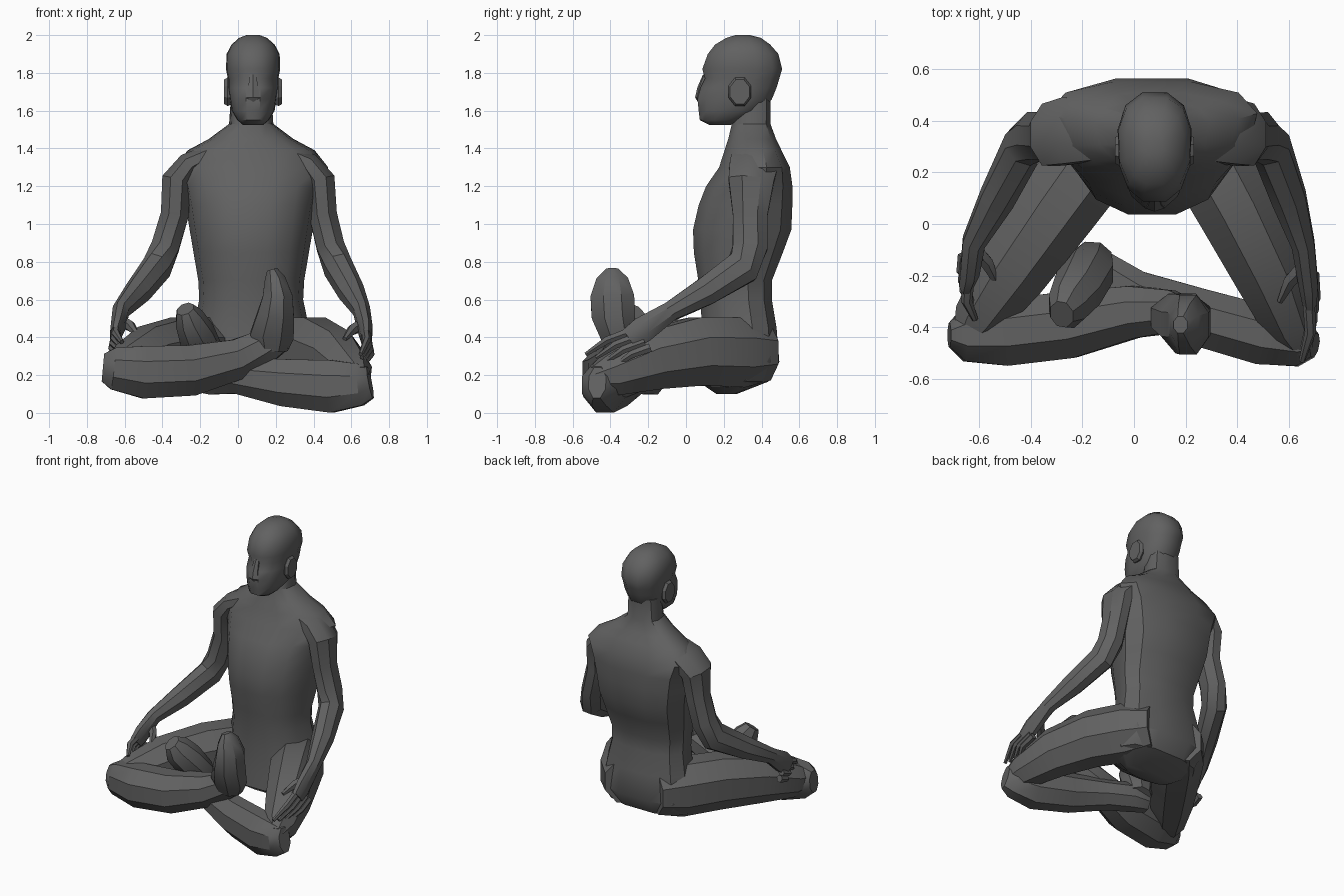
import bpy, bmesh, math
from mathutils import Vector

cube = bpy.data.objects.get("Cube")
if cube:
    bpy.data.objects.remove(cube, do_unlink=True)

skin = bpy.data.materials.new("dark grey")
skin.use_nodes = True
GREY = (0.12, 0.12, 0.12, 1)
skin.diffuse_color = GREY
skin.node_tree.nodes["Principled BSDF"].inputs["Base Color"].default_value = GREY


def power(v, p):
    return math.copysign(abs(v) ** p, v)


def skin_rings(name, rings, angle):
    """Join point rings into one closed, partly smooth mesh."""
    bm = bmesh.new()
    loops = [[bm.verts.new(p) for p in ring] for ring in rings]
    n = len(loops[0])
    for low, high in zip(loops, loops[1:]):
        for i in range(n):
            j = (i + 1) % n
            bm.faces.new((low[i], low[j], high[j], high[i]))
    bm.faces.new(loops[0][::-1])
    bm.faces.new(loops[-1])
    bmesh.ops.recalc_face_normals(bm, faces=bm.faces)
    mesh = bpy.data.meshes.new(name)
    bm.to_mesh(mesh)
    bm.free()
    mesh.materials.append(skin)
    obj = bpy.data.objects.new(name, mesh)
    bpy.context.collection.objects.link(obj)
    bpy.ops.object.select_all(action='DESELECT')
    obj.select_set(True)
    bpy.context.view_layer.objects.active = obj
    bpy.ops.object.shade_smooth_by_angle(angle=math.radians(angle))


def stack(name, cx, sections, sides, taper, p, angle=35):
    """Level sections: height, front y, back y, half width."""
    rings = []
    for z, front, back, half in sections:
        ring = []
        for i in range(sides):
            t = math.tau * (i + 0.5) / sides
            c, s = power(math.cos(t), p), power(math.sin(t), p)
            ring.append((cx + half * c * (1 + taper * s),
                         (front + back) / 2 + (back - front) / 2 * s, z))
        rings.append(ring)
    skin_rings(name, rings, angle)


def limb(name, path, radii, ref=(0, 0, 1), sides=8, angle=32):
    """Sweep an oval along a path; the second radius lies along ref."""
    pts = [Vector(p) for p in path]
    rings = []
    for k, (pt, (a, b)) in enumerate(zip(pts, radii)):
        t = (pts[min(k + 1, len(pts) - 1)] - pts[max(k - 1, 0)]).normalized()
        side = t.cross(Vector(ref)).normalized()
        up = side.cross(t)
        ring = []
        for i in range(sides):
            w = math.tau * (i + 0.5) / sides
            ring.append(pt + side * a * math.cos(w) + up * b * math.sin(w))
        rings.append(ring)
    skin_rings(name, rings, angle)


# Torso with hips, sloping shoulders and neck
stack("torso", 0.07, [
    (.1, .16, .27, .18), (.165, .06, .44, .3), (.27, .07, .5, .33),
    (.45, .08, .485, .3), (.6, .07, .46, .27), (.7, .06, .46, .275),
    (.85, .035, .52, .3), (.97, .03, .565, .32), (1.1, .06, .57, .34),
    (1.2, .1, .57, .36), (1.3, .17, .555, .4), (1.39, .2, .51, .33),
    (1.45, .22, .48, .22), (1.53, .24, .45, .115), (1.68, .26, .45, .105),
], 12, .14, .8)

# Head from chin to crown
stack("head", 0.08, [
    (1.525, .12, .24, .055), (1.55, .07, .3, .085), (1.6, .062, .41, .115),
    (1.66, .055, .46, .125), (1.72, .07, .485, .135), (1.77, .095, .5, .135),
    (1.82, .08, .515, .145), (1.9, .11, .495, .142), (1.95, .15, .45, .115),
    (1.985, .21, .4, .075), (2.0, .26, .34, .035),
], 12, .06, .85, 40)

# Low, broad nose
limb("nose", [(.08, .1, 1.79), (.08, .08, 1.72), (.08, .073, 1.67), (.08, .08, 1.645)],
     [(.02, .01), (.03, .02), (.042, .025), (.035, .015)], ref=(0, 1, 0), sides=6)

# Ears, mirrored about the head centre
for side, label in ((1, "left"), (-1, "right")):
    limb(label + "_ear",
         [(.08 + side * d, .285, 1.7) for d in (.1, .135, .153)],
         [(.045, .065), (.065, .082), (.055, .07)])

# Arms, sharing one set of radii
arm_radii = [(.12, .05), (.14, .07), (.13, .085), (.1, .08), (.1, .08), (.1, .08),
             (.08, .072), (.055, .048), (.075, .04), (.065, .03)]
limb("right_arm", [
    (-.14, .36, 1.38), (-.26, .36, 1.31), (-.325, .345, 1.23), (-.335, .34, 1.05),
    (-.385, .34, .88), (-.43, .3, .77), (-.53, .1, .64), (-.62, -.07, .54),
    (-.635, -.18, .46), (-.65, -.23, .41)], arm_radii, ref=(1, 0, 0))
limb("left_arm", [
    (.25, .36, 1.38), (.37, .36, 1.31), (.435, .345, 1.23), (.45, .34, 1.05),
    (.49, .34, .88), (.53, .3, .77), (.6, .1, .64), (.655, -.08, .54),
    (.675, -.23, .44), (.68, -.3, .39)], arm_radii, ref=(1, 0, 0))


# Hands draped over the knees
def hand(label, side, knuckle, reach):
    k = Vector(knuckle)
    for i in range(4):
        base = k + Vector((side * .006 * i, .03 * i, .045 - .03 * i))
        length = reach * (1 - .1 * i)
        mid = base + Vector((side * .008, -.55 * length, -.2 * length))
        tip = base + Vector((-side * .025, -length, -.5 * length))
        limb(f"{label}_finger_{i + 1}", [base, mid, tip],
             [(.026, .024), (.023, .022), (.012, .012)], ref=(1, 0, 0), sides=6)
    root = k + Vector((-side * .01, .12, .08))
    limb(label + "_thumb",
         [root, root + Vector((-side * .06, -.06, -.03)),
          root + Vector((-side * .1, -.14, -.08))],
         [(.035, .035), (.028, .03), (.012, .014)], sides=6)


hand("right", -1, (-.64, -.21, .41), .16)
hand("left", 1, (.675, -.28, .39), .25)

# Thighs spreading from the hips to the knees
thigh_radii = [(.14, .16), (.18, .2), (.17, .195), (.15, .17), (.11, .12), (.05, .07)]
limb("right_thigh", [
    (-.05, .42, .32), (-.14, .28, .32), (-.3, .06, .325), (-.47, -.18, .3),
    (-.6, -.37, .25), (-.66, -.46, .24)], thigh_radii)
limb("left_thigh", [
    (.19, .42, .32), (.28, .28, .32), (.4, .06, .325), (.52, -.18, .28),
    (.61, -.4, .2), (.645, -.49, .18)], thigh_radii)

# Crossed shins, the right one lying over the left
limb("right_shin", [
    (-.715, -.43, .24), (-.66, -.43, .235), (-.5, -.42, .215), (-.25, -.39, .225),
    (0, -.34, .285), (.14, -.34, .35), (.24, -.36, .4)],
     [(.05, .08), (.11, .12), (.14, .15), (.14, .145), (.11, .115), (.09, .1), (.06, .07)])
limb("left_shin", [
    (.7, -.47, .16), (.65, -.46, .15), (.5, -.43, .14), (.25, -.36, .16),
    (0, -.27, .195), (-.14, -.18, .19), (-.24, -.16, .19)],
     [(.05, .09), (.1, .12), (.125, .15), (.12, .135), (.1, .1), (.09, .1), (.06, .08)])

# Upturned feet with their soles facing outward
limb("right_foot", [
    (.18, -.35, .33), (.18, -.36, .41), (.2, -.385, .52), (.21, -.39, .62),
    (.195, -.39, .71), (.18, -.39, .76)],
     [(.07, .09), (.1, .125), (.125, .105), (.125, .085), (.09, .06), (.035, .03)],
     ref=(1, 0, 0))
limb("left_foot", [
    (-.16, -.13, .19), (-.18, -.18, .31), (-.22, -.26, .42), (-.26, -.32, .5),
    (-.28, -.35, .55)],
     [(.07, .08), (.1, .11), (.11, .1), (.1, .08), (.06, .05)], ref=(1, 0, 0))
